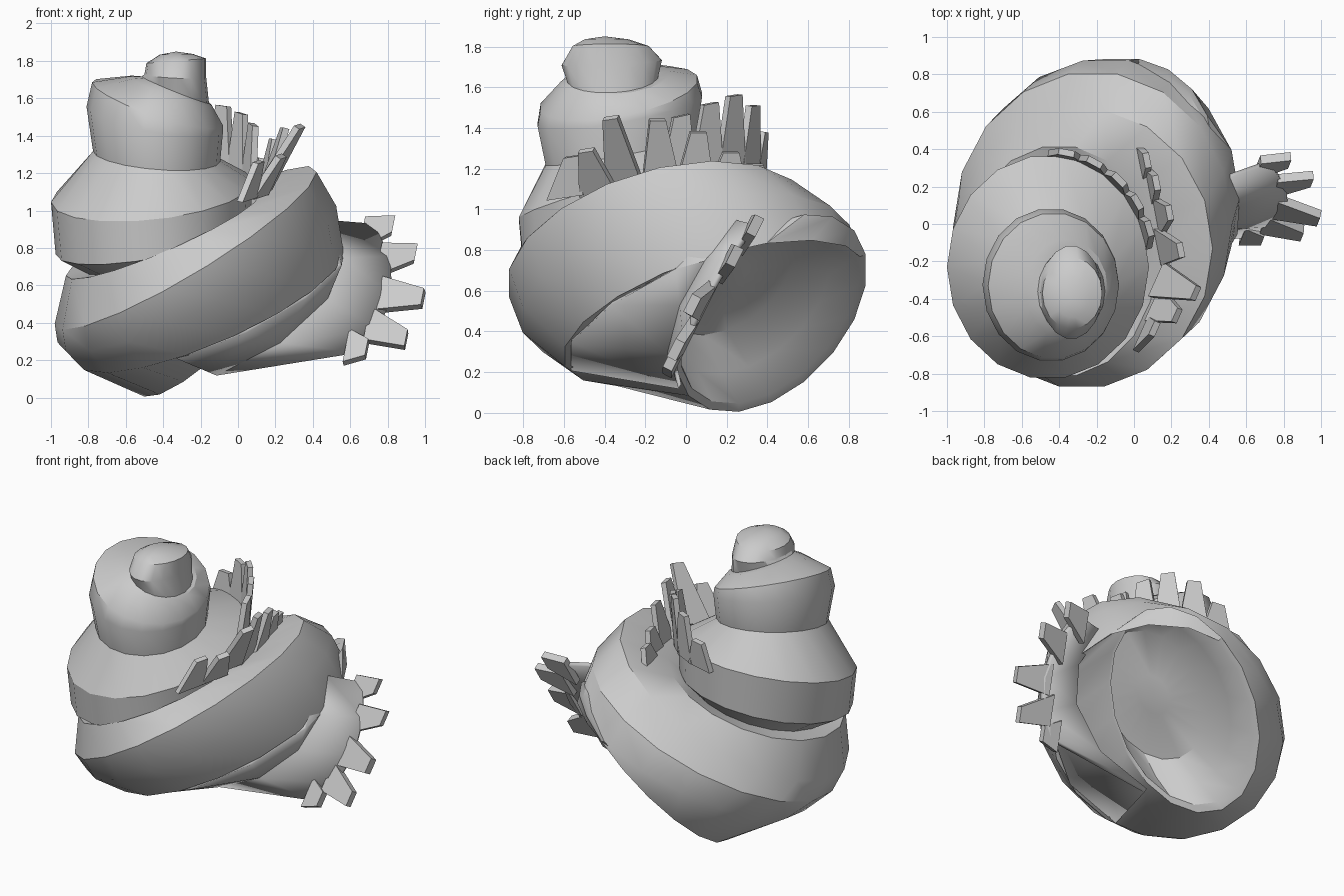
import bpy, bmesh, math
from mathutils import Vector

if "Cube" in bpy.data.objects:
    bpy.data.objects.remove(bpy.data.objects["Cube"])

N = 18  # sides of every ring


def finish(name, bm, angle=30):
    bmesh.ops.recalc_face_normals(bm, faces=bm.faces[:])
    me = bpy.data.meshes.new(name)
    bm.to_mesh(me)
    bm.free()
    ob = bpy.data.objects.new(name, me)
    bpy.context.collection.objects.link(ob)
    bpy.ops.object.select_all(action='DESELECT')
    ob.select_set(True)
    bpy.context.view_layer.objects.active = ob
    bpy.ops.object.shade_smooth_by_angle(angle=math.radians(angle))
    return ob


def ring_point(r, a):
    """Point on a tilted ellipse: cx, cy, cz, rx, ry, slope in x, slope in y."""
    cx, cy, cz, rx, ry, sx, sy = r
    dx, dy = rx * math.cos(a), ry * math.sin(a)
    return Vector((cx + dx, cy + dy, cz + sx * dx + sy * dy))


def loft(name, rings, start, end):
    bm = bmesh.new()
    loops = [[bm.verts.new(ring_point(r, 2 * math.pi * i / N)) for i in range(N)] for r in rings]
    for a, b in zip(loops, loops[1:]):
        for i in range(N):
            j = (i + 1) % N
            bm.faces.new((a[i], a[j], b[j], b[i]))
    for loop, p in ((loops[0], start), (loops[-1], end)):
        c = bm.verts.new(p)
        for i in range(N):
            bm.faces.new((loop[i], loop[(i + 1) % N], c))
    return finish(name, bm)


WHORL3 = (-.46, -.23, 1.10, .54, .60, .10, .25)

# Whole shell: tip, three whorls, flared mouth, inner wall and inner cap
shell = loft("shell", [
    (-.33, -.39, 1.835, .09, .11, .02, 0),
    (-.33, -.37, 1.80, .16, .19, .08, 0),
    (-.335, -.365, 1.72, .165, .25, -.05, .05),
    (-.335, -.36, 1.645, .18, .225, -.40, .05),
    (-.36, -.35, 1.64, .22, .27, -.35, .10),
    (-.43, -.33, 1.57, .35, .39, -.33, .18),    # second whorl shoulder
    (-.445, -.325, 1.49, .365, .41, -.18, .18),
    (-.435, -.32, 1.29, .34, .375, -.08, .19),
    WHORL3,                                      # third whorl shoulder
    (-.455, -.225, .86, .52, .585, .18, .20),
    (-.42, -.20, .80, .40, .47, .30, .18),
    (-.40, -.20, .87, .52, .62, .42, .15),       # body seam
    (-.28, -.13, .80, .70, .75, .58, .22),       # body shoulder
    (-.22, .00, .66, .745, .815, .49, .25),
    (-.15, .14, .49, .715, .745, .40, .29),
    (-.055, .42, .49, .475, .47, .92, .46),      # mouth rim
    (-.045, .41, .50, .445, .44, .92, .46),
    (-.01, .31, .58, .40, .40, .88, .40),
    (.01, .20, .67, .33, .33, .80, .35),         # inner cap edge
    (.01, .20, .67, .10, .10, .80, .35),
], (-.33, -.40, 1.85), (.01, .20, .64))


def add_tooth(bm, base, tip, side, width, thick, taper=.5):
    """Tapered slab standing from base to tip."""
    base, tip, side = Vector(base), Vector(tip), Vector(side).normalized()
    n = side.cross(tip - base).normalized() * thick / 2
    ends = []
    for p, w in ((base, width / 2), (tip, width * taper / 2)):
        ends.append([bm.verts.new(p + side * s * w + n * t)
                     for s, t in ((-1, -1), (1, -1), (1, 1), (-1, 1))])
    a, b = ends
    bm.faces.new(a)
    bm.faces.new(b)
    for i in range(4):
        j = (i + 1) % 4
        bm.faces.new((a[i], a[j], b[j], b[i]))


# Crest of spikes along the third whorl
bm = bmesh.new()
for deg, top in ((80, 1.38), (64, 1.51), (48, 1.56), (33, 1.52), (18, 1.46)):
    a = math.radians(deg)
    p = ring_point(WHORL3, a)
    side = ring_point(WHORL3, a + .1) - ring_point(WHORL3, a - .1)
    add_tooth(bm, p + Vector((0, 0, -.06)),
              (p.x + .03 * math.cos(a), p.y + .02, top), side, .19, .035, .45)
finish("upper_crest", bm, 20)

# Crest of spikes along the body shoulder, leaning outwards
bm = bmesh.new()
SPIKES = [(.05, -.59, 1.06, .11, -.56, 1.26), (.11, -.43, 1.08, .23, -.49, 1.29),
          (.13, -.30, 1.11, .33, -.37, 1.45), (.14, -.12, 1.10, .25, -.14, 1.44),
          (.13, .04, 1.10, .19, .06, 1.38), (.09, .20, 1.10, .12, .22, 1.28),
          (.04, .32, 1.08, .07, .34, 1.22)]
for s in SPIKES:
    side = (.45, 1, .15) if s[1] < -.2 else (-.2, 1, 0)
    add_tooth(bm, s[:3], s[3:], side, .20, .035, .4)
finish("shoulder_crest", bm, 20)

# Flared lip sheet, growing out of the front wall beside the mouth
ROWS = [
    [(.48, .22, .98), (.54, -.05, .71), (.355, -.365, .54), (.04, -.56, .36), (-.33, -.56, .22)],
    [(.49, .25, .94), (.55, .10, .74), (.47, -.02, .53), (.22, -.08, .30), (-.12, -.03, .13)],
    [(.72, .33, .92), (.81, .21, .75), (.82, .09, .54), (.75, .00, .36), (.64, -.06, .24)],
]
bm = bmesh.new()
grid = [[bm.verts.new(p) for p in row] for row in ROWS]
for a, b in zip(grid, grid[1:]):
    for i in range(4):
        bm.faces.new((a[i], a[i + 1], b[i + 1], b[i]))
lip = finish("lip_flap", bm, 40)
mod = lip.modifiers.new("thickness", 'SOLIDIFY')
mod.thickness, mod.offset = .03, 0

# Fingers on the lip edge
bm = bmesh.new()
FINGERS = [(.66, .30, .87, .83, .34, .92), (.75, .20, .73, .95, .24, .77),
           (.76, .09, .55, .99, .03, .53), (.69, .01, .39, .90, -.05, .31),
           (.58, -.05, .27, .69, -.07, .26)]
for f in FINGERS:
    add_tooth(bm, f[:3], f[3:], (.2, .5, 1), .20, .05, .5)
finish("lip_fingers", bm, 20)
